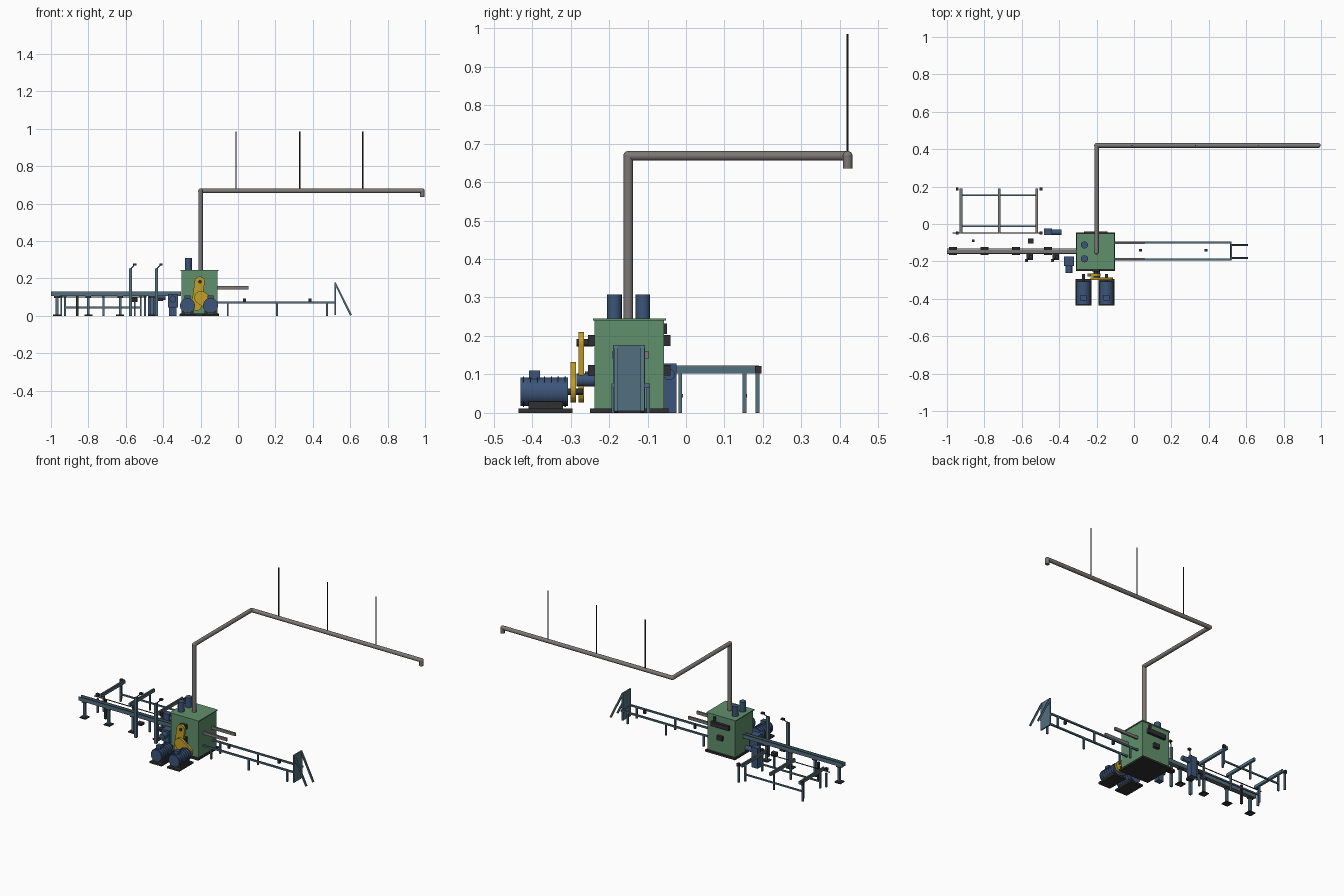
import bpy, bmesh, math
from mathutils import Vector

if "Cube" in bpy.data.objects:
    bpy.data.objects.remove(bpy.data.objects["Cube"])


def material(name, rgb):
    m = bpy.data.materials.new(name)
    m.diffuse_color = (*rgb, 1)
    m.use_nodes = True
    m.node_tree.nodes["Principled BSDF"].inputs["Base Color"].default_value = m.diffuse_color
    return m


GREEN = material("green", (0.12, 0.28, 0.15))
BLUE = material("motor_blue", (0.045, 0.09, 0.19))
STEEL = material("steel_blue", (0.085, 0.16, 0.21))
YELLOW = material("yellow", (0.55, 0.35, 0.02))
DARK = material("dark", (0.03, 0.03, 0.032))
GREY = material("grey", (0.2, 0.19, 0.18))


def finish(bm, name, mat):
    bmesh.ops.recalc_face_normals(bm, faces=bm.faces[:])
    me = bpy.data.meshes.new(name)
    bm.to_mesh(me)
    bm.free()
    ob = bpy.data.objects.new(name, me)
    bpy.context.collection.objects.link(ob)
    me.materials.append(mat)
    return ob


def box(name, mat, x0, x1, y0, y1, z0, z1):
    bm = bmesh.new()
    bmesh.ops.create_cube(bm, size=1)
    for v in bm.verts:
        v.co = ((x0 + x1) / 2 + v.co.x * (x1 - x0), (y0 + y1) / 2 + v.co.y * (y1 - y0),
                (z0 + z1) / 2 + v.co.z * (z1 - z0))
    return finish(bm, name, mat)


def rod(name, mat, a, b, r, sides=20):
    a, b = Vector(a), Vector(b)
    bm = bmesh.new()
    bmesh.ops.create_cone(bm, cap_ends=True, segments=sides, radius1=r, radius2=r, depth=(b - a).length)
    ob = finish(bm, name, mat)
    ob.location = (a + b) / 2
    ob.rotation_mode = 'QUATERNION'
    ob.rotation_quaternion = (b - a).to_track_quat('Z', 'Y')
    if sides > 8:
        for p in ob.data.polygons:
            p.use_smooth = len(p.vertices) == 4
    return ob


def leg(name, x, y, top, w=0.01, mat=STEEL):
    return box(name, mat, x - w / 2, x + w / 2, y - w / 2, y + w / 2, 0, top)


def belt_guard(name, a, b, r, y0, y1):
    # stadium outline in the xz plane, extruded along y
    a, b = Vector(a), Vector(b)
    d = b - a
    base = math.atan2(d.y, d.x)
    pts = []
    for c, start in ((b, base - math.pi / 2), (a, base + math.pi / 2)):
        for i in range(13):
            t = start + math.pi * i / 12
            pts.append((c.x + r * math.cos(t), c.y + r * math.sin(t)))
    bm = bmesh.new()
    f = bm.faces.new([bm.verts.new((x, y0, z)) for x, z in pts])
    ext = bmesh.ops.extrude_face_region(bm, geom=[f])
    bmesh.ops.translate(bm, vec=(0, y1 - y0, 0),
                        verts=[e for e in ext['geom'] if isinstance(e, bmesh.types.BMVert)])
    return finish(bm, name, YELLOW)


# Main cabinet
box("cabinet_base", DARK, -0.31, -0.102, -0.25, -0.045, 0, 0.012)
box("cabinet_body", GREEN, -0.302, -0.11, -0.238, -0.057, 0.012, 0.24)
box("cabinet_lid", GREEN, -0.308, -0.105, -0.242, -0.052, 0.24, 0.246)
for i, y in enumerate((-0.186, -0.112)):
    rod(f"top_cylinder_{i}", BLUE, (-0.265, y, 0.245), (-0.265, y, 0.308), 0.019)
# Bearings front and back
for y0, y1, s in ((-0.255, -0.237, "front"), (-0.058, -0.04, "back")):
    box(f"lower_bearing_{s}", DARK, -0.222, -0.185, y0, y1, 0.097, 0.124)
    w = 0.02 if s == "front" else 0.062
    box(f"upper_bearing_{s}", DARK, -0.205 - w, -0.205 + w, y0, y1, 0.174, 0.202)
rod("upper_shaft", DARK, (-0.203, -0.285, 0.182), (-0.203, -0.24, 0.182), 0.01)
rod("lower_shaft", BLUE, (-0.2, -0.285, 0.085), (-0.2, -0.238, 0.085), 0.017)
box("back_switch", DARK, -0.17, -0.155, -0.057, -0.05, 0.205, 0.232)

# Belt guards and main motors
belt_guard("belt_guard_upper", (-0.205, 0.183), (-0.222, 0.054), 0.027, -0.28, -0.265)
belt_guard("belt_guard_lower", (-0.198, 0.098), (-0.147, 0.062), 0.035, -0.30, -0.286)
for i, x in enumerate((-0.27, -0.147)):
    n = f"main_motor_{i}_"
    box(n + "plate", DARK, x - 0.042, x + 0.042, -0.435, -0.295, 0, 0.011)
    for s in (-1, 1):
        box(f"{n}foot_{s}", DARK, x + s * 0.025 - 0.008, x + s * 0.025 + 0.008, -0.41, -0.32, 0.01, 0.03)
    rod(n + "body", BLUE, (x, -0.43, 0.055), (x, -0.307, 0.055), 0.037, 28)
    for k in range(7):
        y = -0.422 + k * 0.018
        rod(f"{n}fin_{k}", BLUE, (x, y - 0.0015, 0.055), (x, y + 0.0015, 0.055), 0.04, 28)
    box(n + "terminal_box", BLUE, x - 0.015, x + 0.015, -0.408, -0.38, 0.088, 0.11)
    rod(n + "shaft", DARK, (x, -0.31, 0.055), (x, -0.268, 0.055), 0.008)

# Extraction duct with elbows, end nozzle and hanger rods
path = [(-0.2, -0.15, 0.245), (-0.2, -0.15, 0.668), (-0.2, 0.42, 0.668), (0.985, 0.42, 0.668), (0.985, 0.42, 0.635)]
for i in range(4):
    rod(f"duct_{i}", GREY, path[i], path[i + 1], 0.0125)
for i in (1, 2, 3):
    bm = bmesh.new()
    bmesh.ops.create_uvsphere(bm, u_segments=20, v_segments=12, radius=0.0128)
    e = finish(bm, f"duct_elbow_{i}", GREY)
    e.location = path[i]
    for p in e.data.polygons:
        p.use_smooth = True
for i, x in enumerate((-0.01, 0.33, 0.667)):
    rod(f"duct_hanger_{i}", DARK, (x, 0.42, 0.672), (x, 0.42, 0.985), 0.003, 8)

# Infeed trough on legs
box("infeed_bed", GREY, -1, -0.305, -0.154, -0.136, 0.108, 0.118)
for i, y in enumerate((-0.158, -0.132)):
    box(f"infeed_side_{i}", STEEL, -1, -0.305, y - 0.002, y + 0.002, 0.106, 0.13)
for i, x in enumerate((-0.968, -0.8, -0.63, -0.46)):
    leg(f"infeed_leg_{i}", x, -0.145, 0.108, 0.014)
    box(f"infeed_foot_{i}", DARK, x - 0.021, x + 0.021, -0.166, -0.124, 0, 0.006)
    box(f"infeed_bracket_{i}", DARK, x - 0.015, x + 0.015, -0.155, -0.135, 0.095, 0.108)

# Transfer table
for i, x in enumerate((-0.925, -0.72, -0.52)):
    box(f"table_arm_{i}", STEEL, x - 0.007, x + 0.007, -0.05, 0.19, 0.102, 0.12)
    box(f"table_arm_top_{i}", GREY, x - 0.004, x + 0.004, -0.05, 0.19, 0.12, 0.123)
    for y in (-0.015, 0.152):
        leg(f"table_leg_{i}", x, y, 0.103)
for i, y in enumerate((-0.012, 0.155)):
    box(f"table_rail_{i}", STEEL, -0.925, -0.52, y - 0.004, y + 0.004, 0.04, 0.049)
for x in (-0.945, -0.498):
    leg("table_end_leg", x, 0.186, 0.105)
    leg("table_front_leg", x, -0.048, 0.09)
    for y in (-0.048, 0.188):
        box("table_bearing", DARK, x - 0.008, x + 0.008, y - 0.008, y + 0.008, 0.103, 0.122)
rod("table_shaft", DARK, (-0.97, -0.048, 0.1), (-0.49, -0.048, 0.1), 0.003, 8)
leg("stop_post", -0.86, -0.09, 0.12, 0.012, DARK)

# Drive pillars and small motors near the infeed
box("transfer_drive", BLUE, -0.482, -0.438, -0.06, -0.025, 0, 0.128)
rod("transfer_motor", BLUE, (-0.44, -0.044, 0.1), (-0.388, -0.044, 0.1), 0.015)
box("clamp_block", DARK, -0.568, -0.537, -0.103, -0.078, 0.075, 0.1)
leg("clamp_leg", -0.552, -0.09, 0.076)
box("feed_gearbox", BLUE, -0.375, -0.322, -0.225, -0.175, 0.045, 0.118)
box("feed_stand", BLUE, -0.368, -0.33, -0.215, -0.18, 0, 0.045)
rod("feed_motor", BLUE, (-0.348, -0.262, 0.09), (-0.348, -0.22, 0.09), 0.018)

# Sensor posts
for i, x in enumerate((-0.575, -0.435)):
    leg(f"sensor_post_{i}", x, -0.195, 0.252, 0.015)
    rod(f"sensor_arm_{i}", DARK, (x, -0.195, 0.25), (x + 0.022, -0.175, 0.274), 0.003, 8)
    box(f"sensor_head_{i}", DARK, x + 0.014, x + 0.032, -0.184, -0.168, 0.27, 0.28)
    box(f"sensor_clamp_{i}", DARK, x, x + 0.035, -0.192, -0.16, 0.078, 0.092)

# Outfeed arms, rails and legs
for i, y in enumerate((-0.102, -0.187)):
    box(f"outfeed_arm_{i}", GREY, -0.11, 0.055, y - 0.006, y + 0.006, 0.142, 0.16)
for i, y in enumerate((-0.098, -0.189)):
    box(f"outfeed_rail_{i}", STEEL, -0.11, 0.522, y - 0.005, y + 0.005, 0.066, 0.076)
    for x in (-0.055, 0.208, 0.475):
        leg(f"outfeed_leg_{i}", x, y, 0.067)
for i, x in enumerate((0.035, 0.385)):
    box(f"outfeed_sensor_{i}", DARK, x - 0.007, x + 0.007, -0.147, -0.133, 0.073, 0.094)

# End stop panel with braces
box("end_panel", STEEL, 0.515, 0.524, -0.19, -0.107, 0.005, 0.177)
box("end_cross_rail", STEEL, 0.512, 0.522, -0.194, -0.093, 0.066, 0.076)
for i, y in enumerate((-0.182, -0.113)):
    b = box(f"end_brace_{i}", STEEL, -0.005, 0.005, -0.005, 0.005, -0.095, 0.095)
    b.location = (0.562, y, 0.088)
    b.rotation_euler = (0, math.atan2(-0.084, 0.17), 0)
